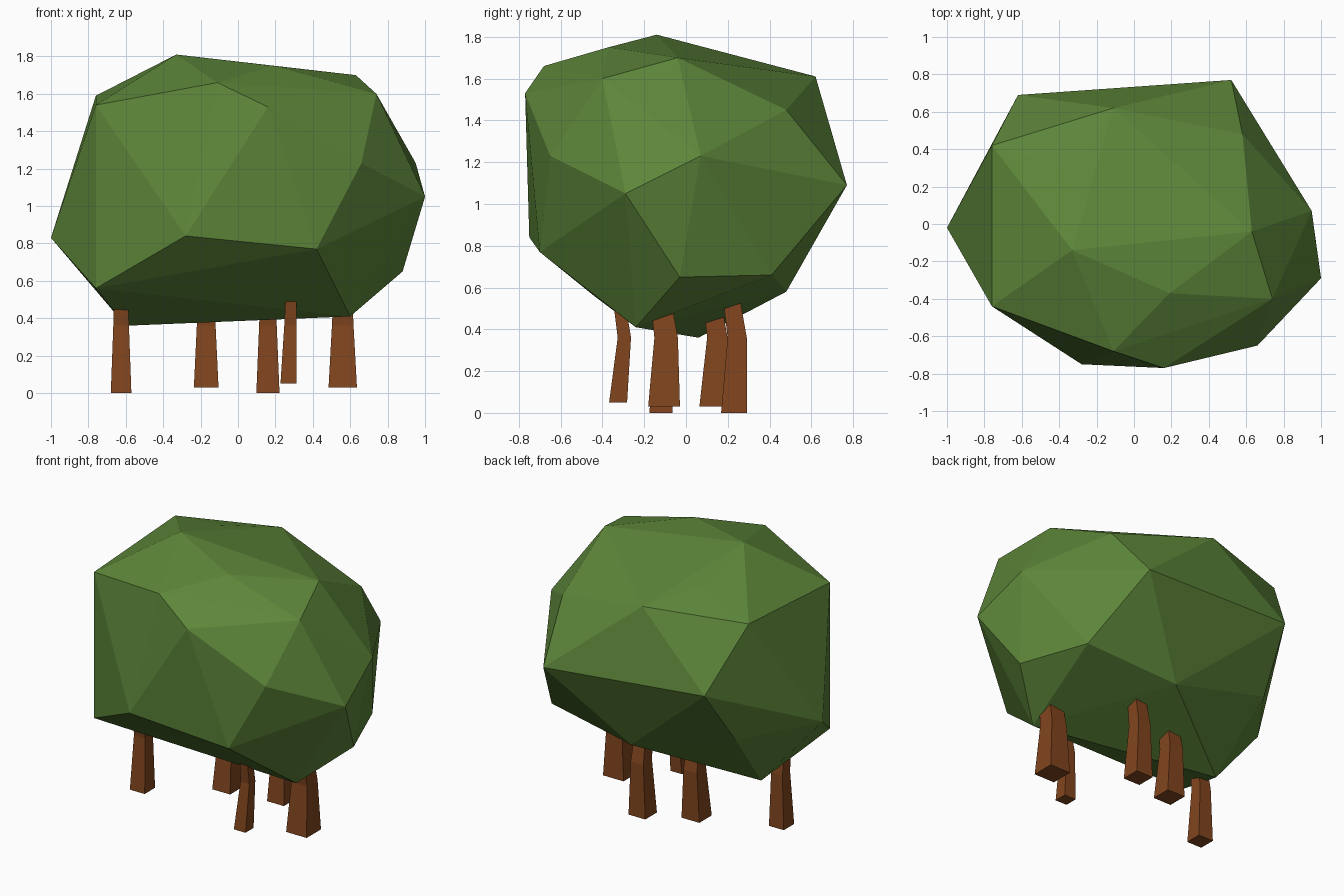
import bpy, bmesh
from mathutils import Vector

if "Cube" in bpy.data.objects:
    bpy.data.objects.remove(bpy.data.objects["Cube"])


def material(name, colour):
    m = bpy.data.materials.new(name)
    m.diffuse_color = (*colour, 1)
    m.use_nodes = True
    m.node_tree.nodes["Principled BSDF"].inputs["Base Color"].default_value = m.diffuse_color
    return m


def finish(bm, name, mat):
    bmesh.ops.recalc_face_normals(bm, faces=bm.faces[:])
    mesh = bpy.data.meshes.new(name)
    bm.to_mesh(mesh)
    bm.free()
    mesh.materials.append(mat)
    obj = bpy.data.objects.new(name, mesh)
    bpy.context.collection.objects.link(obj)
    return obj


green = material("leaves", (0.11, 0.24, 0.042))
brown = material("bark", (0.22, 0.06, 0.013))

# Faceted canopy: hull wrapped round a few corner points
rim = [Vector(p) for p in (
    (-0.33, 0.29, 1.69), (-0.11, 0.62, 1.61), (0.58, 0.48, 1.45), (0.63, -0.04, 1.70))]
corners = [
    # crown
    (-0.33, -0.14, 1.81), (0.19, -0.37, 1.75), (-0.11, -0.68, 1.66), (0.16, -0.77, 1.53),
    (0.74, -0.40, 1.60), (-0.76, 0.42, 1.59), (-0.76, -0.44, 1.54),
    # middle
    (0.95, 0.07, 1.23), (1.0, -0.29, 1.05), (0.66, -0.65, 1.23), (0.52, 0.77, 1.09),
    (-0.62, 0.69, 1.17), (-1.0, -0.02, 0.83), (-0.28, -0.75, 0.84), (0.42, -0.70, 0.77),
    # underside
    (0.88, -0.03, 0.65), (0.60, -0.24, 0.41), (-0.60, 0.06, 0.36), (-0.76, -0.44, 0.56),
    (0.71, 0.41, 0.66), (0.07, 0.48, 0.58), (-0.67, 0.43, 0.79)]
bm = bmesh.new()
ring = [bm.verts.new(p) for p in rim]
for p in corners:
    bm.verts.new(p)
bmesh.ops.convex_hull(bm, input=bm.verts[:])

# Dent in the crown, towards the back
flat = [f for f in bm.faces if all(v in ring for v in f.verts)]
if len(flat) == 2:
    bmesh.ops.delete(bm, geom=flat, context='FACES_KEEP_BOUNDARY')
    dent = bm.verts.new((0.26, 0.25, 1.56))
    for i in range(4):
        bm.faces.new((ring[i], ring[(i + 1) % 4], dent))
bmesh.ops.delete(bm, geom=[v for v in bm.verts if not v.link_faces], context='VERTS')
finish(bm, "canopy", green)


# Square tapering trunks with a bend; each level is (x, y, z, half x, half y)
def trunk(name, levels):
    bm = bmesh.new()
    rings = [[bm.verts.new((x + sx * hx, y + sy * hy, z))
              for sx, sy in ((-1, -1), (1, -1), (1, 1), (-1, 1))]
             for x, y, z, hx, hy in levels]
    bm.faces.new(rings[0])
    bm.faces.new(rings[-1])
    for a, b in zip(rings, rings[1:]):
        for i in range(4):
            j = (i + 1) % 4
            bm.faces.new((a[i], a[j], b[j], b[i]))
    finish(bm, name, brown)


# base x, base y, base z, half width, shift in x and y at the bend
trunks = [
    (-0.625, -0.12, 0.0, 0.055, 0.0, 0.01),
    (-0.17, 0.13, 0.03, 0.066, 0.0, 0.02),
    (0.16, 0.23, 0.0, 0.062, 0.0, 0.015),
    (0.27, -0.325, 0.05, 0.043, 0.01, 0.03),
    (0.56, -0.105, 0.03, 0.076, 0.0, 0.01)]
for n, (x, y, z, h, dx, dy) in enumerate(trunks, 1):
    trunk(f"trunk_{n}", [
        (x, y, z, h, h),
        (x + dx, y + dy, 0.36, h * 0.76, h * 0.74),
        (x + dx * 1.5, y + dy - 0.035, 0.6, h * 0.62, h * 0.62)])
